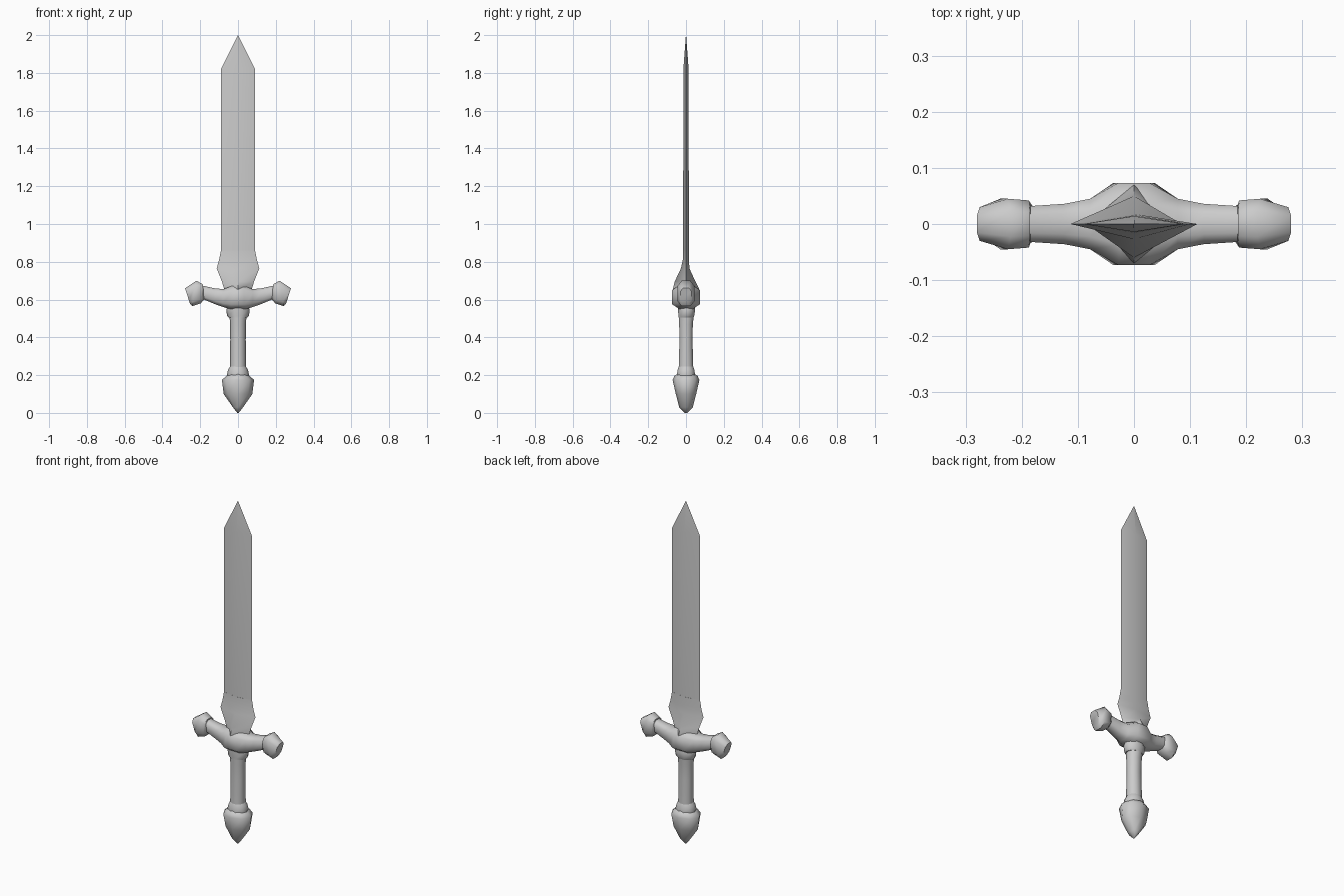
import bpy, bmesh, math
from mathutils import Vector

cube = bpy.data.objects.get("Cube")
if cube:
    bpy.data.objects.remove(cube, do_unlink=True)

steel = bpy.data.materials.new("grey steel")
steel.use_nodes = True
GREY = (0.6, 0.6, 0.6, 1)
steel.diffuse_color = GREY
steel.node_tree.nodes["Principled BSDF"].inputs["Base Color"].default_value = GREY


def loft(name, rings, angle=50):
    """Skin a list of equal-sized point rings and cap both ends."""
    bm = bmesh.new()
    rows = [[bm.verts.new(p) for p in ring] for ring in rings]
    n = len(rows[0])
    for a, b in zip(rows, rows[1:]):
        for i in range(n):
            j = (i + 1) % n
            bm.faces.new((a[i], a[j], b[j], b[i]))
    bm.faces.new(rows[0])
    bm.faces.new(rows[-1])
    bmesh.ops.remove_doubles(bm, verts=bm.verts, dist=0.0004)
    bmesh.ops.recalc_face_normals(bm, faces=bm.faces)
    mesh = bpy.data.meshes.new(name)
    bm.to_mesh(mesh)
    bm.free()
    mesh.materials.append(steel)
    obj = bpy.data.objects.new(name, mesh)
    bpy.context.collection.objects.link(obj)
    bpy.ops.object.select_all(action="DESELECT")
    obj.select_set(True)
    bpy.context.view_layer.objects.active = obj
    bpy.ops.object.shade_smooth_by_angle(angle=math.radians(angle))
    return obj


def round_ring(z, rx, ry, y=0, n=10):
    turn = [2 * math.pi * i / n for i in range(n)]
    return [(rx * math.cos(t), y + ry * math.sin(t), z) for t in turn]


def diamond(z, half, front, back):
    return [(half, 0, z), (0, back, z), (-half, 0, z), (0, -front, z)]


def guard_ring(top, bottom, depth, side=1):
    """Octagon spanned between a top and a bottom point, bevelled in depth."""
    t = Vector((top[0] * side, 0, top[1]))
    b = Vector((bottom[0] * side, 0, bottom[1]))
    shape = ((0, .5), (.2, 1), (.8, 1), (1, .5), (1, -.5), (.8, -1), (.2, -1), (0, -.5))
    return [t.lerp(b, f) + Vector((0, d * depth, 0)) for f, d in shape]


# Blade with a central ridge
loft("blade", [diamond(*r) for r in (
    (0.78, 0.088, 0.015, 0.015), (0.86, 0.09, 0.015, 0.015),
    (1.82, 0.09, 0.014, 0.014), (2.0, 0.0005, 0.0005, 0.0005))])

# Flared collar joining blade and guard
loft("blade_collar", [diamond(*r) for r in (
    (0.60, 0.075, 0.07, 0.07), (0.655, 0.073, 0.07, 0.07),
    (0.695, 0.085, 0.06, 0.05), (0.765, 0.113, 0.027, 0.018),
    (0.81, 0.1, 0.017, 0.016), (0.86, 0.0905, 0.0155, 0.0155))])

# Crossguard with turned-up arms and faceted ends
arm = (
    ((0.025, 0.675), (0.04, 0.55), 0.073), ((0.078, 0.655), (0.078, 0.56), 0.045),
    ((0.125, 0.66), (0.12, 0.575), 0.036), ((0.185, 0.673), (0.18, 0.60), 0.032),
    ((0.185, 0.68), (0.197, 0.58), 0.042), ((0.22, 0.70), (0.243, 0.565), 0.045),
    ((0.28, 0.66), (0.255, 0.58), 0.03))
loft("crossguard",
     [guard_ring(*s, side=-1) for s in reversed(arm)] + [guard_ring(*s) for s in arm])

# Grip with collars at both ends
loft("grip", [round_ring(*r) for r in (
    (0.19, 0.042, 0.042), (0.39, 0.041, 0.036),
    (0.47, 0.042, 0.038), (0.56, 0.048, 0.046, 0.003))])
loft("upper_grip_collar", [round_ring(*r) for r in (
    (0.505, 0.05, 0.042), (0.515, 0.058, 0.044, 0.002),
    (0.545, 0.062, 0.048, 0.003), (0.57, 0.055, 0.046))])
loft("lower_grip_collar", [round_ring(*r) for r in (
    (0.18, 0.054, 0.05), (0.205, 0.058, 0.05),
    (0.23, 0.052, 0.046), (0.245, 0.042, 0.04))])

# Pointed pommel
loft("pommel", [round_ring(*r, n=8) for r in (
    (0.0, 0.004, 0.006), (0.03, 0.027, 0.036), (0.1, 0.076, 0.054),
    (0.175, 0.085, 0.071), (0.195, 0.062, 0.062), (0.207, 0.045, 0.045))], 65)
